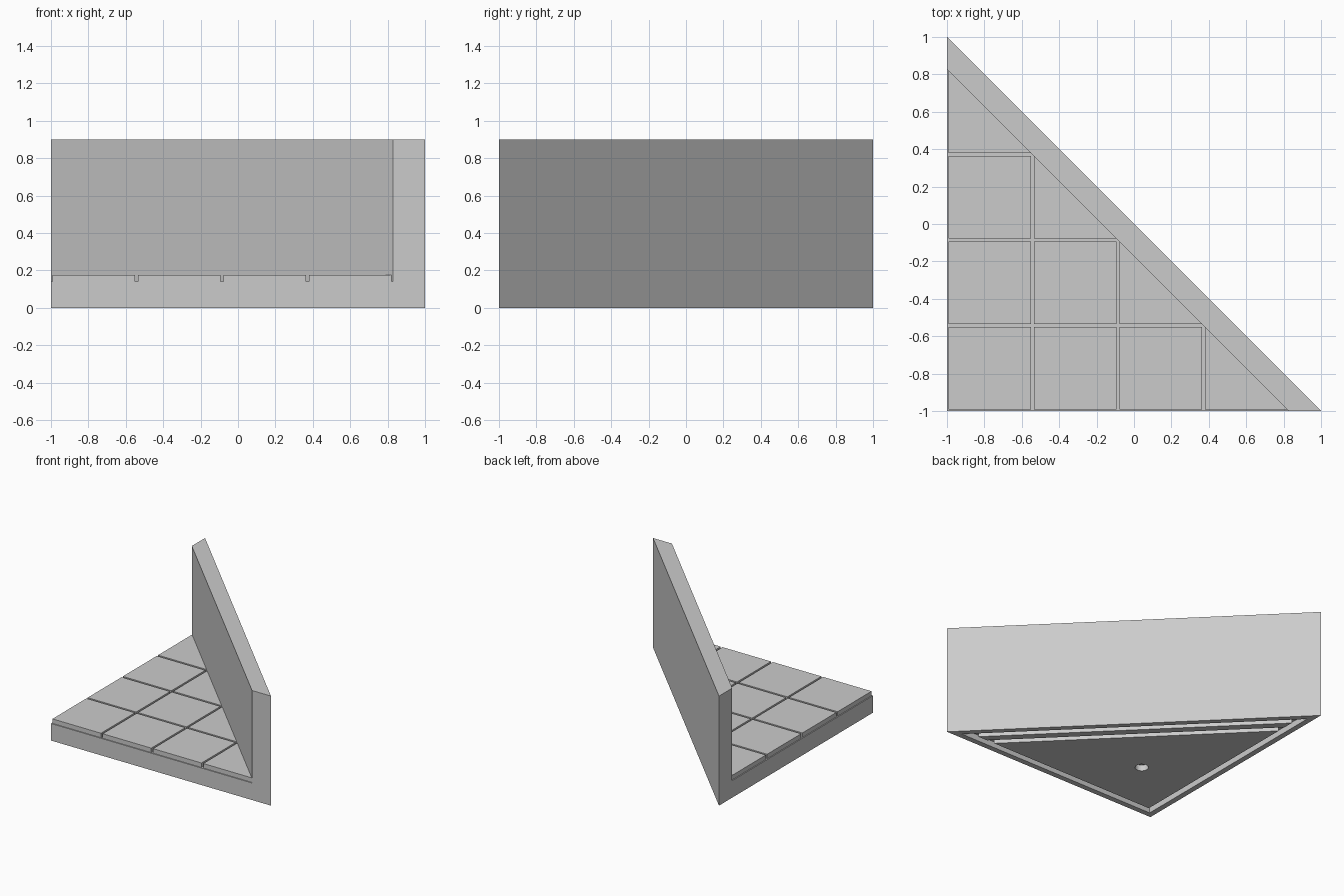
import bpy, bmesh, math

cube = bpy.data.objects.get("Cube")
if cube:
    bpy.data.objects.remove(cube, do_unlink=True)

ROOT2 = math.sqrt(2)
HEIGHT, BASE_TOP, TILE_TOP = 0.9, 0.14, 0.177
CELLS, PITCH, GAP = 4, 0.457, 0.008
WALL_LINE = CELLS * PITCH - 2            # x + y along the inner wall face
INSET, GROOVE, DEPTH = 0.045, 0.05, 0.05

stone = bpy.data.materials.new("grey stone")
stone.use_nodes = True
stone.diffuse_color = (0.6, 0.6, 0.6, 1)
stone.node_tree.nodes["Principled BSDF"].inputs["Base Color"].default_value = (0.6, 0.6, 0.6, 1)


def prism(name, outline, low, high):
    """Extrude a flat outline straight up."""
    bm = bmesh.new()
    face = bm.faces.new([bm.verts.new((x, y, low)) for x, y in outline])
    top = bmesh.ops.extrude_face_region(bm, geom=[face])["geom"]
    for v in top:
        if isinstance(v, bmesh.types.BMVert):
            v.co.z = high
    bmesh.ops.recalc_face_normals(bm, faces=bm.faces)
    mesh = bpy.data.meshes.new(name)
    bm.to_mesh(mesh)
    bm.free()
    mesh.materials.append(stone)
    obj = bpy.data.objects.new(name, mesh)
    bpy.context.collection.objects.link(obj)
    return obj


def combine(obj, other, operation):
    """Apply a boolean and discard the helper."""
    mod = obj.modifiers.new("cut", "BOOLEAN")
    mod.operation, mod.solver, mod.object = operation, "EXACT", other
    bpy.context.view_layer.objects.active = obj
    bpy.ops.object.modifier_apply(modifier=mod.name)
    bpy.data.objects.remove(other, do_unlink=True)


def diagonal_band(outer, inner, edge):
    """Strip between two diagonals x + y = outer / inner, ending at the legs."""
    return [(outer - edge, edge), (edge, outer - edge),
            (edge, inner - edge), (inner - edge, edge)]


# Triangular base with the wall along its long side
body = prism("base_and_wall", [(-1, -1), (1, -1), (-1, 1)], 0, BASE_TOP)
wall = prism("wall", diagonal_band(0, WALL_LINE, -1), 0, HEIGHT)
combine(body, wall, "UNION")

# Channels under the base: two along the wall, one along each leg
edge = INSET - 1
for start in (INSET, 0.155):
    band = diagonal_band(-start * ROOT2, -(start + GROOVE) * ROOT2, edge)
    combine(body, prism("channel_cutter", band, -DEPTH, DEPTH), "DIFFERENCE")
rim = -INSET * ROOT2
leg = [(edge, edge), (rim - edge, edge),
       (rim - edge - GROOVE, edge + GROOVE), (edge, edge + GROOVE)]
for outline in (leg, [(y, x) for x, y in leg]):
    combine(body, prism("channel_cutter", outline, -DEPTH, DEPTH), "DIFFERENCE")

# Round socket under the floor
circle = [(-0.47 + 0.05 * math.cos(a), -0.47 + 0.05 * math.sin(a))
          for a in (i * math.tau / 32 for i in range(32))]
combine(body, prism("socket_cutter", circle, -DEPTH, DEPTH), "DIFFERENCE")

# Floor tiles: squares, with triangles against the wall
size = PITCH - 2 * GAP
for i in range(CELLS):
    for j in range(CELLS - i):
        x, y = i * PITCH + GAP - 1, j * PITCH + GAP - 1
        corners = [(x, y), (x + size, y), (x + size, y + size), (x, y + size)]
        if i + j == CELLS - 1:
            corners.pop(2)
        prism(f"floor_tile_{i}_{j}", corners, BASE_TOP - 0.005, TILE_TOP)
